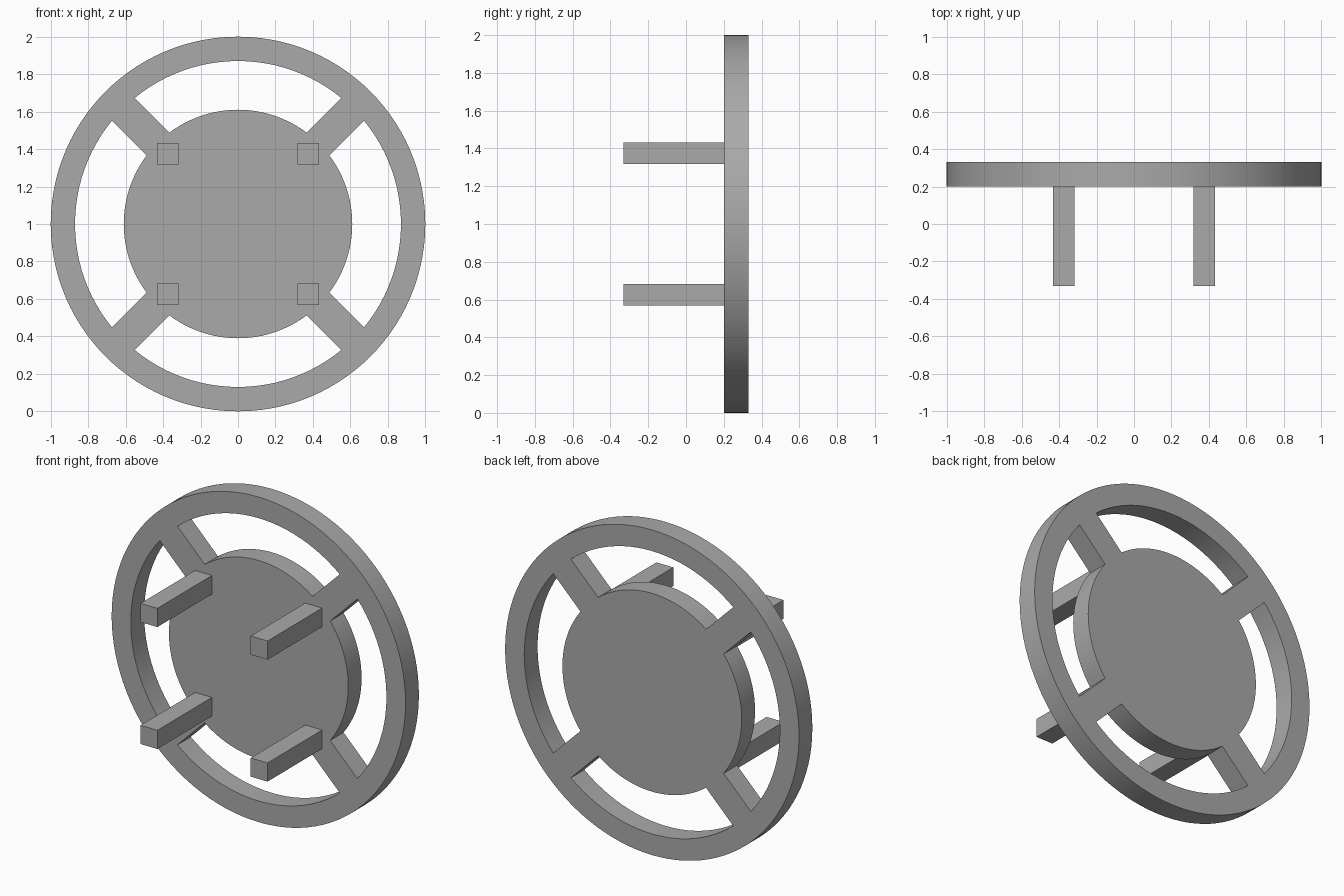
import bpy, bmesh
from math import asin, cos, sin, pi, radians
from mathutils import Vector

cube = bpy.data.objects.get("Cube")
if cube:
    bpy.data.objects.remove(cube, do_unlink=True)

HUB_R, RIM_IN, RIM_OUT = 0.61, 0.87, 1.0
SPOKE_HALF = 0.085
FRONT_Y, BACK_Y = 0.2, 0.33
CENTRE_Z = 1.0
ARC_STEPS, SPOKE_STEPS = 24, 4

grey = bpy.data.materials.new("plain grey")
grey.use_nodes = True
colour = (0.4, 0.4, 0.4, 1)
grey.diffuse_color = colour
grey.node_tree.nodes["Principled BSDF"].inputs["Base Color"].default_value = colour


def finish(bm, name):
    bmesh.ops.recalc_face_normals(bm, faces=bm.faces)
    mesh = bpy.data.meshes.new(name)
    bm.to_mesh(mesh)
    bm.free()
    mesh.materials.append(grey)
    obj = bpy.data.objects.new(name, mesh)
    bpy.context.collection.objects.link(obj)
    return obj


def arc(bm, radius, start, end, steps):
    angles = [start + (end - start) * i / steps for i in range(steps + 1)]
    return [bm.verts.new((radius * cos(a), FRONT_Y, CENTRE_Z + radius * sin(a)))
            for a in angles]


# Spoked wheel: flat front outline with four windows, extruded to thickness
bm = bmesh.new()
hub_gap = asin(SPOKE_HALF / HUB_R)
rim_gap = asin(SPOKE_HALF / RIM_IN)
quarters = []
for q in range(4):
    start, end = pi / 4 + q * pi / 2, pi / 4 + (q + 1) * pi / 2
    hub = arc(bm, HUB_R, start + hub_gap, end - hub_gap, ARC_STEPS)
    inner = arc(bm, RIM_IN, start + rim_gap, end - rim_gap, ARC_STEPS)
    outer = arc(bm, RIM_OUT, start + rim_gap, end - rim_gap, ARC_STEPS)
    step = 2 * rim_gap / SPOKE_STEPS
    cap = arc(bm, RIM_OUT, end - rim_gap + step, end + rim_gap - step, SPOKE_STEPS - 2)
    quarters.append((hub, inner, outer, cap))

for q, (hub, inner, outer, cap) in enumerate(quarters):
    next_hub, next_inner, next_outer, _ = quarters[(q + 1) % 4]
    for i in range(ARC_STEPS):
        bm.faces.new((inner[i], outer[i], outer[i + 1], inner[i + 1]))
    bm.faces.new([inner[-1], outer[-1], *cap, next_outer[0], next_inner[0]])
    bm.faces.new((hub[-1], inner[-1], next_inner[0], next_hub[0]))
bm.faces.new([v for quarter in quarters for v in quarter[0]])

bmesh.ops.recalc_face_normals(bm, faces=bm.faces)
result = bmesh.ops.extrude_face_region(bm, geom=bm.faces[:], use_keep_orig=True)
moved = [g for g in result["geom"] if isinstance(g, bmesh.types.BMVert)]
bmesh.ops.translate(bm, verts=moved, vec=Vector((0, BACK_Y - FRONT_Y, 0)))
wheel = finish(bm, "spoked_wheel")
bpy.ops.object.select_all(action="DESELECT")
wheel.select_set(True)
bpy.context.view_layer.objects.active = wheel
bpy.ops.object.shade_smooth_by_angle(angle=radians(30))

# Four square pegs standing out from the hub face
PEG, PEG_TIP, PEG_OFFSET = 0.115, -0.33, 0.375
for side, x in (("left", PEG_OFFSET), ("right", -PEG_OFFSET)):
    for level, z in (("upper", PEG_OFFSET), ("lower", -PEG_OFFSET)):
        bm = bmesh.new()
        bmesh.ops.create_cube(bm, size=1)
        bmesh.ops.scale(bm, verts=bm.verts, vec=(PEG, FRONT_Y - PEG_TIP, PEG))
        bmesh.ops.translate(bm, verts=bm.verts,
                            vec=(x, (FRONT_Y + PEG_TIP) / 2, CENTRE_Z + z))
        finish(bm, f"{level}_{side}_peg")
